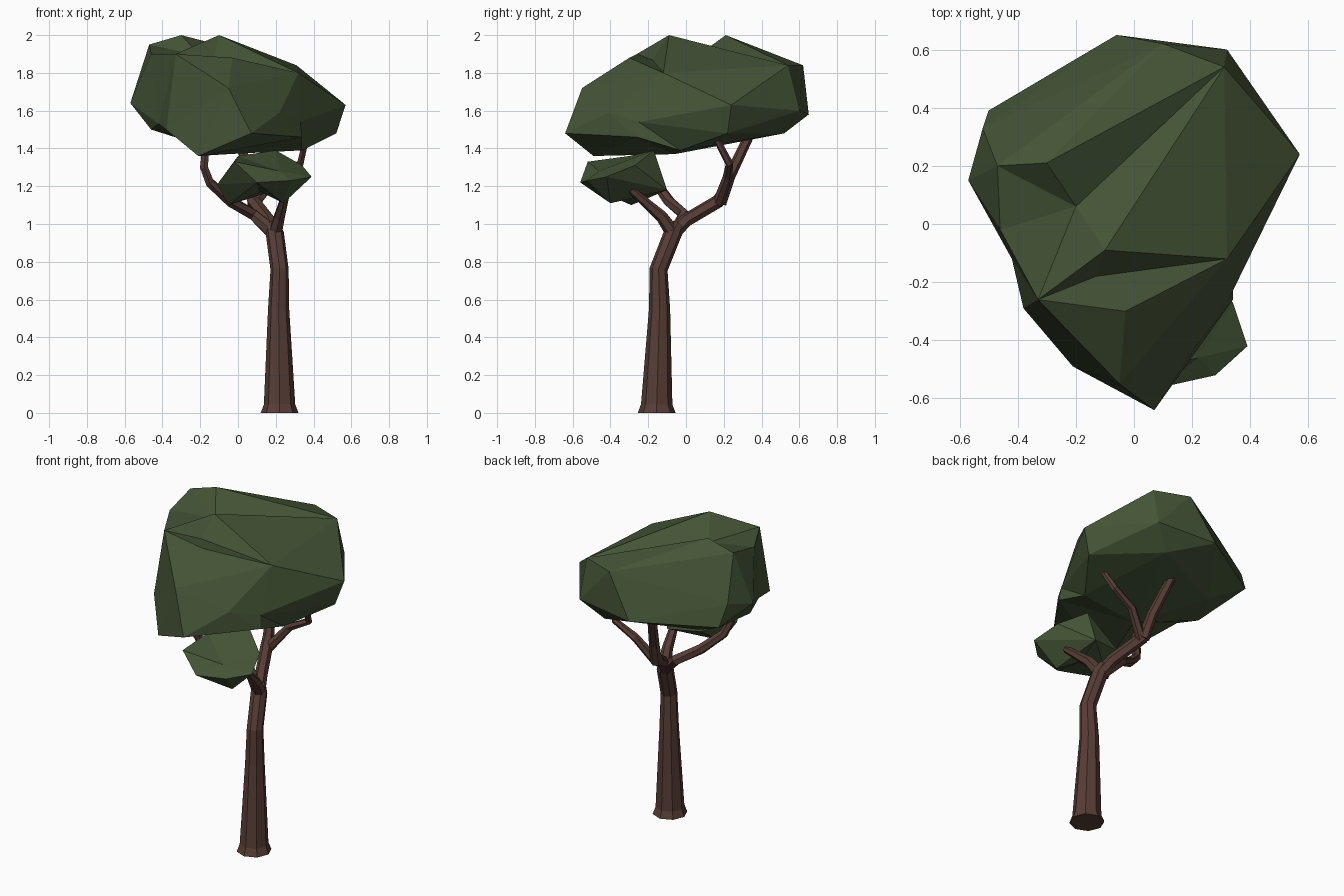
import bpy
import bmesh
from mathutils import Vector

cube = bpy.data.objects.get("Cube")
if cube:
    bpy.data.objects.remove(cube, do_unlink=True)


def make_material(name, colour):
    material = bpy.data.materials.new(name)
    material.use_nodes = True
    material.diffuse_color = (*colour, 1)
    shader = next(n for n in material.node_tree.nodes if n.type == "BSDF_PRINCIPLED")
    shader.inputs["Base Color"].default_value = (*colour, 1)
    return material


bark = make_material("brown bark", (0.096, 0.047, 0.036))
leaf = make_material("dark green leaf", (0.058, 0.089, 0.037))


def finish(name, bm, material):
    """Turn a bmesh into a flat shaded object."""
    bmesh.ops.recalc_face_normals(bm, faces=bm.faces[:])
    mesh = bpy.data.meshes.new(name)
    bm.to_mesh(mesh)
    bm.free()
    mesh.materials.append(material)
    obj = bpy.data.objects.new(name, mesh)
    bpy.context.collection.objects.link(obj)
    return obj


def make_clump(name, centre, stretch, corners, turned_edges=()):
    """Faceted leaf clump: join corners by their direction from the centre,
    so that shallow dents are kept, then move them to their true places.
    Each turned edge is swapped for the other diagonal of its two faces."""
    bm = bmesh.new()
    verts = []
    for corner in corners:
        direction = Vector(corner) - Vector(centre)
        direction.z *= stretch
        verts.append(bm.verts.new(direction.normalized()))
    bmesh.ops.convex_hull(bm, input=verts)
    for a, b in turned_edges:
        edge = bm.edges.get((verts[a], verts[b]))
        if edge:
            bmesh.ops.rotate_edges(bm, edges=[edge])
    for vert, corner in zip(verts, corners):
        vert.co = corner
    return finish(name, bm, leaf)


def make_limb(name, path, sides):
    """Tapered faceted tube along (x, y, z, radius) stations."""
    bm = bmesh.new()
    points = [Vector(station[:3]) for station in path]
    rings = []
    for i, station in enumerate(path):
        before = points[max(i - 1, 0)]
        after = points[min(i + 1, len(points) - 1)]
        tangent = (after - before).normalized()
        if i == 0 and station[2] == 0:
            tangent = Vector((0, 0, 1))
        turn = Vector((0, 0, 1)).rotation_difference(tangent).to_matrix().to_4x4()
        turn.translation = points[i]
        ring = bmesh.ops.create_circle(bm, segments=sides, radius=station[3], matrix=turn)
        rings.append(ring["verts"])
    for low, high in zip(rings, rings[1:]):
        for k in range(sides):
            n = (k + 1) % sides
            bm.faces.new((low[k], low[n], high[n], high[k]))
    bm.faces.new(rings[0])
    bm.faces.new(rings[-1])
    return finish(name, bm, bark)


# Trunk with a flared foot and a bend towards the fork
make_limb("trunk", [
    (.22, -.155, 0, .1), (.22, -.155, .045, .083), (.215, -.14, .55, .056),
    (.22, -.145, .76, .048), (.195, -.07, .95, .048), (.18, -.045, 1, .036),
], sides=8)

# Branches
make_limb("rear_branch", [
    (.195, -.08, .94, .04), (.16, 0, 1.02, .036), (.08, .17, 1.12, .036),
    (.07, .2, 1.17, .03)], sides=6)
make_limb("rear_branch_left", [
    (.09, .17, 1.11, .03), (.2, .22, 1.25, .025), (.33, .23, 1.32, .021),
    (.365, .15, 1.47, .017)], sides=6)
make_limb("rear_branch_right", [
    (.08, .18, 1.11, .034), (.06, .23, 1.25, .03), (0, .34, 1.48, .026)], sides=6)
make_limb("front_branch", [
    (.195, -.06, .94, .04), (.22, -.13, 1.04, .032), (.26, -.29, 1.18, .02)], sides=6)
make_limb("side_branch", [
    (.19, -.06, .95, .04), (.08, -.01, 1.05, .032), (-.04, -.09, 1.12, .03),
    (-.15, -.16, 1.22, .026), (-.18, -.19, 1.3, .024), (-.17, -.19, 1.42, .021)], sides=6)

# Large canopy
make_clump("canopy", (0, .04, 1.67), 1.5, [
    # crown ridge and its dents
    (-.1, -.09, 2), (-.3, .21, 2), (-.47, .2, 1.95), (-.2, .06, 1.89),
    (-.46, -.02, 1.9), (-.33, -.26, 1.9), (-.03, -.3, 1.88), (-.13, -.18, 1.87),
    (.32, -.12, 1.8), (.31, .54, 1.84), (.1, .62, 1.84),
    # widest outline
    (-.05, -.55, 1.72), (.07, -.64, 1.48), (.22, -.41, 1.59), (.33, -.25, 1.54),
    (.57, .24, 1.63), (.32, .6, 1.6), (-.06, .65, 1.58), (-.5, .39, 1.56),
    (-.52, .33, 1.69), (-.57, .15, 1.64), (-.42, -.12, 1.53), (-.38, -.29, 1.5),
    # underside
    (-.21, -.49, 1.36), (.34, -.26, 1.46), (.34, -.03, 1.39), (.52, .22, 1.48),
    (.2, .52, 1.48), (-.05, -.06, 1.37), (-.3, .3, 1.46), (-.46, .02, 1.5),
], turned_edges=[(0, 6), (3, 7), (0, 1)])

# Small clump on the front branch
make_clump("small_leaf_clump", (.13, -.32, 1.25), 1.5, [
    (.39, -.42, 1.25), (.28, -.52, 1.23), (.34, -.27, 1.31), (.1, -.56, 1.22),
    (-.02, -.52, 1.33), (-.11, -.35, 1.21), (0, -.3, 1.36), (.2, -.17, 1.39),
    (.22, -.46, 1.28), (-.05, -.29, 1.1), (.24, -.4, 1.11), (.12, -.33, 1.17),
    (.2, -.1, 1.18), (0, -.14, 1.2),
])
